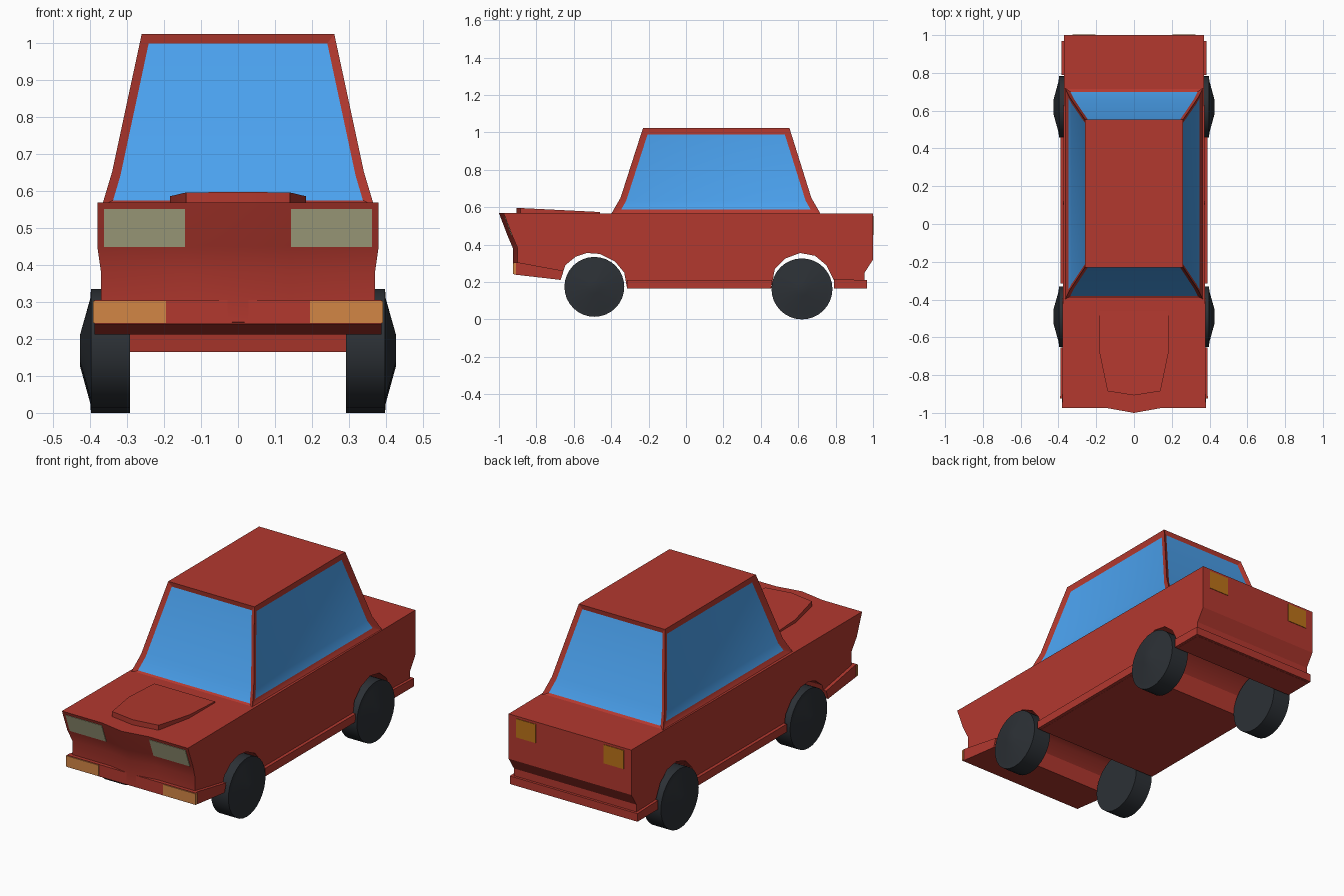
import bpy, bmesh
from math import radians, sin, cos, pi

if "Cube" in bpy.data.objects:
    bpy.data.objects.remove(bpy.data.objects["Cube"])


def material(name, rgb):
    m = bpy.data.materials.new(name)
    m.diffuse_color = (*rgb, 1)
    m.use_nodes = True
    m.node_tree.nodes["Principled BSDF"].inputs["Base Color"].default_value = m.diffuse_color
    return m


RED = material("red_paint", (0.45, 0.04, 0.028))
BLUE = material("blue_glass", (0.07, 0.36, 0.86))
BLACK = material("rubber", (0.025, 0.03, 0.036))
CREAM = material("headlight_glass", (0.48, 0.47, 0.28))
ORANGE = material("indicator_glass", (0.65, 0.24, 0.06))
AMBER = material("tail_glass", (0.50, 0.17, 0.01))


def finish(name, bm, *mats):
    bmesh.ops.recalc_face_normals(bm, faces=bm.faces)
    me = bpy.data.meshes.new(name)
    bm.to_mesh(me)
    bm.free()
    for m in mats:
        me.materials.append(m)
    me.shade_smooth()
    me.set_sharp_from_angle(angle=radians(25))
    ob = bpy.data.objects.new(name, me)
    bpy.context.collection.objects.link(ob)
    return ob


def bridge(bm, a, b):
    n = len(a)
    return [bm.faces.new((a[i], a[(i + 1) % n], b[(i + 1) % n], b[i])) for i in range(n)]


def slab(name, profile, xs, mat, shape=lambda x, y, z: (x, y, z)):
    """Sweep a (y, z) side profile across the x stations and cap both ends."""
    bm = bmesh.new()
    rings = [[bm.verts.new(shape(x, y, z)) for y, z in profile] for x in xs]
    for a, b in zip(rings, rings[1:]):
        bridge(bm, a, b)
    bm.faces.new(rings[0])
    bm.faces.new(rings[-1])
    return finish(name, bm, mat)


# Lower body with wheel arches running right through, and a pointed nose
def nose(x, y, z):
    if y < -0.85:
        if x == 0:
            y -= 0.025
        elif z > 0.43 and abs(x) > 0.3:
            x *= 0.38 / 0.37
    return x, y, z


body_profile = [
    (-0.975, 0.568), (-0.93, 0.45), (-0.90, 0.38), (-0.90, 0.245),
    (-0.67, 0.212), (-0.645, 0.29), (-0.59, 0.335), (-0.53, 0.355), (-0.46, 0.35),
    (-0.38, 0.31), (-0.33, 0.25), (-0.315, 0.165),
    (0.455, 0.165), (0.475, 0.27), (0.53, 0.325), (0.61, 0.355), (0.69, 0.34),
    (0.75, 0.29), (0.79, 0.21), (0.79, 0.165),
    (0.955, 0.165), (0.955, 0.25), (1.0, 0.32), (1.0, 0.565)]
slab("body", body_profile, (-0.37, -0.14, 0, 0.14, 0.37), RED, nose)

# Bumpers and sill
slab("front_bumper", [(-0.92, 0.24), (-0.67, 0.211), (-0.655, 0.26), (-0.90, 0.305), (-0.92, 0.305)],
     (-0.388, 0.388), RED)
slab("sill", [(-0.315, 0.166), (0.455, 0.166), (0.46, 0.21), (-0.315, 0.21)], (-0.388, 0.388), RED)
slab("rear_bumper", [(0.79, 0.166), (0.968, 0.166), (0.968, 0.21), (0.79, 0.215)], (-0.385, 0.385), RED)

# Cabin: three stacked rings, each side inset to form a recessed window
bm = bmesh.new()
rings = []
for z, x, y0, y1 in ((0.56, 0.367, -0.402, 0.722), (0.65, 0.34, -0.35, 0.67), (1.023, 0.26, -0.23, 0.553)):
    rings.append([bm.verts.new(p) for p in ((-x, y0, z), (x, y0, z), (x, y1, z), (-x, y1, z))])
low = bridge(bm, rings[0], rings[1])
high = bridge(bm, rings[1], rings[2])
bm.faces.new(rings[2])
bm.normal_update()
for i in range(4):
    pane = [low[i], high[i]]
    bmesh.ops.inset_region(bm, faces=pane, thickness=0.033 if i % 2 else 0.023,
                           depth=-0.012, use_even_offset=True, use_boundary=True)
    for f in pane:
        f.material_index = 1
finish("cabin", bm, RED, BLUE)

# Raised bonnet panel, rising toward the nose
bm = bmesh.new()
outline = [(0.183, -0.46), (0.183, -0.68), (0.14, -0.885), (0, -0.907),
           (-0.14, -0.885), (-0.183, -0.68), (-0.183, -0.46)]
base = [bm.verts.new((x, y, 0.56)) for x, y in outline]
top = [bm.verts.new((x, y, 0.574 - 0.05 * (y + 0.46))) for x, y in outline]
bridge(bm, base, top)
bm.faces.new(top)
finish("bonnet_panel", bm, RED)

# Lamps, one of each per side
for side, s in (("left", -1), ("right", 1)):
    slab(side + "_headlight", [(-0.971, 0.55), (-0.933, 0.448), (-0.92, 0.448), (-0.955, 0.55)],
         (s * 0.143, s * 0.362), CREAM)
    slab(side + "_indicator", [(-0.924, 0.302), (-0.924, 0.243), (-0.91, 0.243), (-0.91, 0.302)],
         (s * 0.195, s * 0.392), ORANGE)
    slab(side + "_tail_light", [(0.99, 0.45), (1.003, 0.45), (1.003, 0.552), (0.99, 0.552)],
         (s * 0.205, s * 0.325), AMBER)


# Wheels: lathed tyre with a domed outer face
def wheel(name, s, y, z, r):
    bm = bmesh.new()
    n = 32
    rings = [[bm.verts.new((s * x, y + q * cos(2 * pi * i / n), z + q * sin(2 * pi * i / n)))
              for i in range(n)]
             for x, q in ((0.292, r), (0.397, r), (0.399, r * 0.84), (0.427, 0.035))]
    for a, b in zip(rings, rings[1:]):
        bridge(bm, a, b)
    bm.faces.new(rings[0])
    bm.faces.new(rings[-1])
    finish(name, bm, BLACK)


for side, s in (("left", -1), ("right", 1)):
    wheel("front_wheel_" + side, s, -0.49, 0.174, 0.16)
    wheel("rear_wheel_" + side, s, 0.62, 0.163, 0.163)
